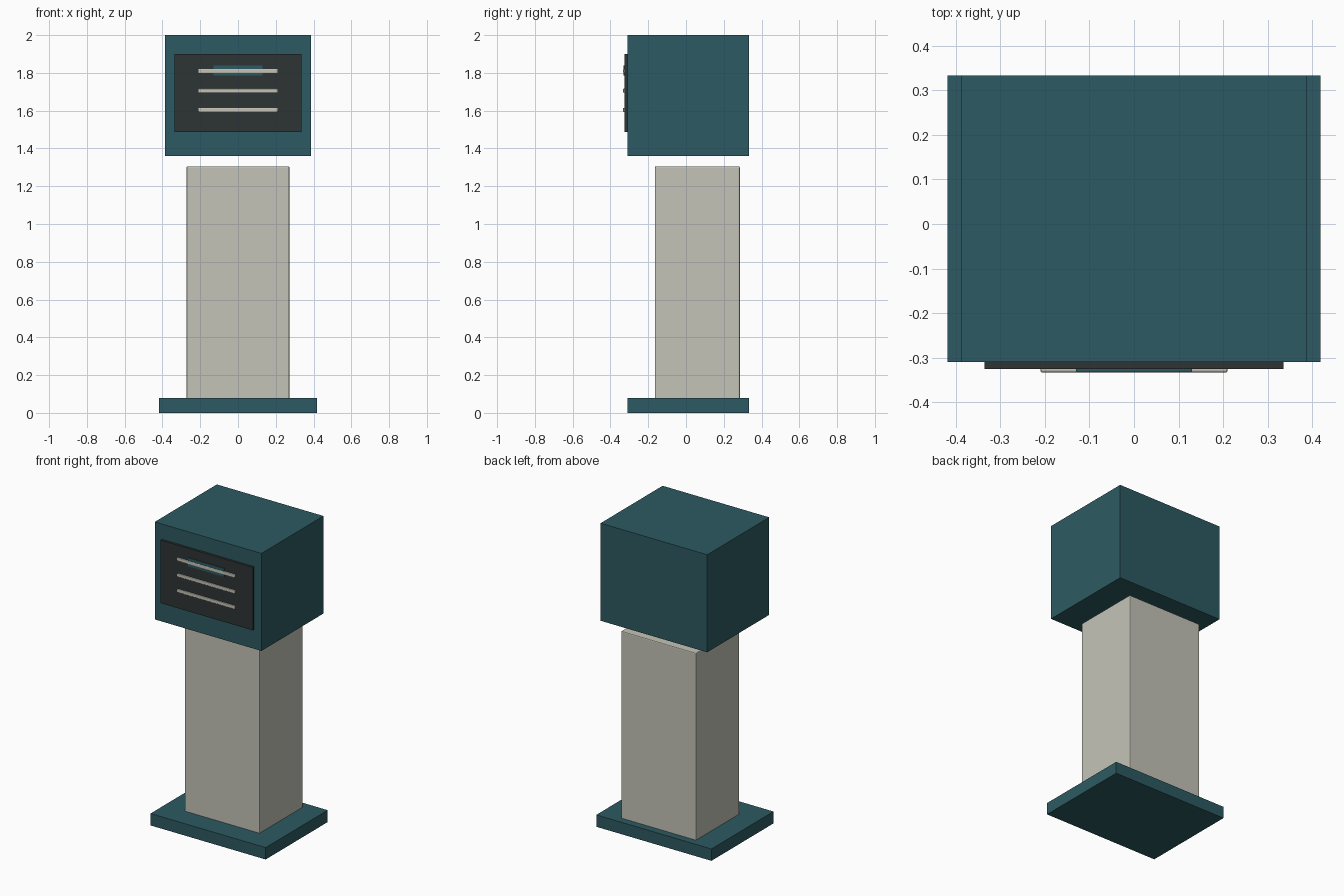
import bpy

if "Cube" in bpy.data.objects:
    bpy.data.objects.remove(bpy.data.objects["Cube"])


def material(name, rgb):
    m = bpy.data.materials.new(name)
    m.diffuse_color = (*rgb, 1.0)
    m.use_nodes = True
    m.node_tree.nodes["Principled BSDF"].inputs["Base Color"].default_value = m.diffuse_color
    return m


teal = material("teal", (0.026, 0.102, 0.122))
charcoal = material("charcoal", (0.027, 0.034, 0.033))
cream = material("cream", (0.552, 0.552, 0.479))


def box(name, x, y, z, mat, bevel=0.0):
    """Box from (min, max) ranges, with an optional small edge bevel."""
    spans = (x, y, z)
    bpy.ops.mesh.primitive_cube_add(size=1, location=[(a + b) / 2 for a, b in spans])
    ob = bpy.context.object
    ob.name = name
    ob.scale = [b - a for a, b in spans]
    bpy.ops.object.transform_apply(location=False, rotation=False, scale=True)
    ob.data.materials.append(mat)
    if bevel:
        mod = ob.modifiers.new("soft_edges", 'BEVEL')
        mod.width = bevel
        mod.segments = 2
    return ob


# Floor plate, column and floating head
box("base", (-0.418, 0.418), (-0.31, 0.333), (0, 0.078), teal)
box("column", (-0.272, 0.272), (-0.165, 0.285), (0.07, 1.305), cream, 0.006)
box("head", (-0.387, 0.387), (-0.31, 0.333), (1.36, 2.0), teal)

# Screen panel with a highlight plate and three raised lines
box("screen", (-0.335, 0.335), (-0.325, -0.305), (1.487, 1.90), charcoal)
box("highlight", (-0.13, 0.13), (-0.331, -0.323), (1.785, 1.84), teal)
for i, z in enumerate((1.81, 1.706, 1.604)):
    box(f"screen_line_{i + 1}", (-0.21, 0.21), (-0.333, -0.32),
        (z - 0.011, z + 0.011), cream, 0.004)
